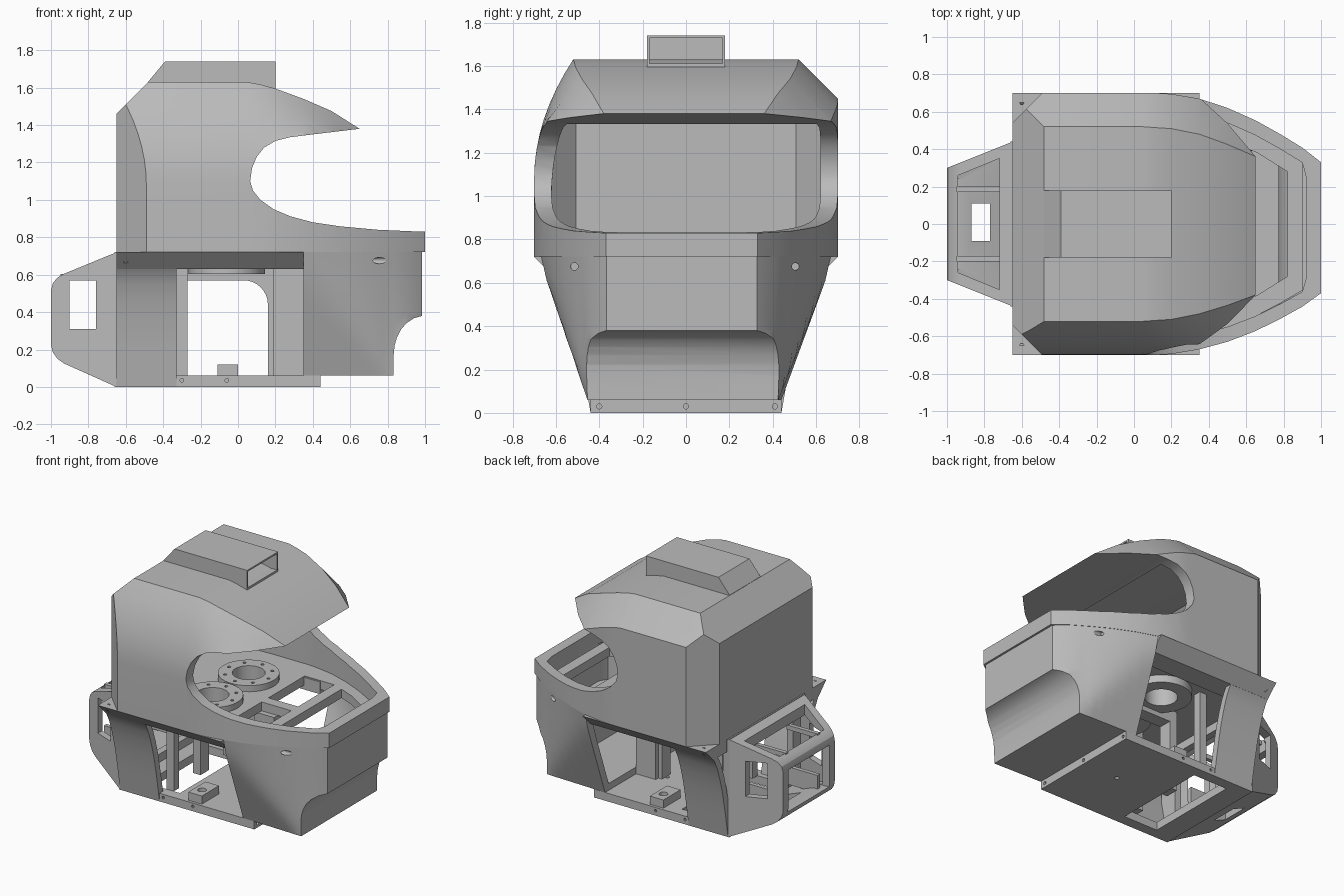
import bpy, bmesh, math
from mathutils import Vector

cube = bpy.data.objects.get("Cube")
if cube:
    bpy.data.objects.remove(cube, do_unlink=True)

grey = bpy.data.materials.new("shell grey")
grey.use_nodes = True
grey.diffuse_color = (0.5, 0.5, 0.5, 1)
grey.node_tree.nodes["Principled BSDF"].inputs["Base Color"].default_value = (0.5, 0.5, 0.5, 1)


def finish(name, bm):
    bmesh.ops.recalc_face_normals(bm, faces=bm.faces[:])
    me = bpy.data.meshes.new(name)
    bm.to_mesh(me)
    bm.free()
    ob = bpy.data.objects.new(name, me)
    bpy.context.collection.objects.link(ob)
    me.materials.append(grey)
    return ob


def loft_bm(rings):
    bm = bmesh.new()
    vs = [[bm.verts.new(p) for p in r] for r in rings]
    n = len(rings[0])
    for a, b in zip(vs, vs[1:]):
        for i in range(n):
            j = (i + 1) % n
            bm.faces.new((a[i], a[j], b[j], b[i]))
    bm.faces.new(vs[0][::-1])
    bm.faces.new(vs[-1])
    return bm


def prism(name, pts, axis, lo, hi):
    place = {"x": lambda p, t: (t, p[0], p[1]), "y": lambda p, t: (p[0], t, p[1]),
             "z": lambda p, t: (p[0], p[1], t)}[axis]
    return finish(name, loft_bm([[place(p, t) for p in pts] for t in (lo, hi)]))


def box(name, x0, x1, y0, y1, z0, z1):
    return prism(name, [(x0, y0), (x1, y0), (x1, y1), (x0, y1)], "z", z0, z1)


def circle(cx, cy, r, n=32):
    return [(cx + r * math.cos(math.tau * i / n), cy + r * math.sin(math.tau * i / n)) for i in range(n)]


def activate(ob):
    bpy.ops.object.select_all(action="DESELECT")
    ob.select_set(True)
    bpy.context.view_layer.objects.active = ob


def cut(ob, *cutters):
    for c in cutters:
        activate(ob)
        m = ob.modifiers.new("cut", "BOOLEAN")
        m.operation, m.solver, m.object = "DIFFERENCE", "EXACT", c
        bpy.ops.object.modifier_apply(modifier=m.name)
        bpy.data.objects.remove(c, do_unlink=True)
    return ob


# Helmet sections: x, half width, half width of the roof, roof height
STATIONS = [(-0.65, 0.70, 0.52, 1.63), (0.05, 0.70, 0.52, 1.63), (0.12, 0.70, 0.515, 1.617),
            (0.2, 0.695, 0.51, 1.595), (0.35, 0.67, 0.48, 1.54), (0.5, 0.625, 0.43, 1.475),
            (0.65, 0.563, 0.37, 1.38), (0.78, 0.495, 0.3, 1.28), (0.9, 0.425, 0.26, 1.2),
            (1.0, 0.35, 0.22, 1.12)]


def half_width(x):
    for a, b in zip(STATIONS, STATIONS[1:]):
        if x <= b[0]:
            return a[1] + (b[1] - a[1]) * (x - a[0]) / (b[0] - a[0])
    return STATIONS[-1][1]


def lean(x):  # the face sits slightly to the right of centre
    return -0.02 * max(0, (x - 0.35) / 0.65)


def helmet_solid(name, d, bottom):
    rings = []
    for x, s, w, t in STATIONS:
        k = min(max((x - 0.08) / 0.3, 0), 0.88)
        s, w, t = s - d, w - 0.5 * d, t - d
        drop = 0.55 * (1 - k) + (s - w) * k
        ring = [(s, bottom), (s, t - (s - w)), (w, t)]
        for i in range(9):  # rounded right shoulder, fading into a chamfer
            u = i / 8
            a = (1 - (1 - u) ** 2) * (1 - k) + u * k
            ring.append((-w - (s - w) * a, t - drop * u))
        ring.append((-s, bottom))
        X = min(max(x, -0.65 + d), 1 - d)
        rings.append([(X, y + lean(x), z) for y, z in ring])
    bm = loft_bm(rings)
    # sloped back edge and the two chamfered back corners
    for co, no in (((-0.48, 0, 1.63), (-1, 0, 1)), ((-0.49, 0.7, 1), (-1, 1, 0)), ((-0.49, -0.7, 1), (-1, -1, 0))):
        no = Vector(no).normalized()
        bmesh.ops.bisect_plane(bm, geom=bm.verts[:] + bm.edges[:] + bm.faces[:],
                               plane_co=Vector(co) - no * d, plane_no=no, clear_outer=True)
        bmesh.ops.holes_fill(bm, edges=[e for e in bm.edges if e.is_boundary], sides=0)
    return finish(name, bm)


# Helmet shell with the visor opening and a solid brow
visor = [(1.3, 0.825), (0.98, 0.83), (0.75, 0.84), (0.55, 0.858), (0.4, 0.88), (0.28, 0.912), (0.19, 0.95),
         (0.12, 1.0), (0.08, 1.05), (0.065, 1.1), (0.075, 1.17), (0.1, 1.23), (0.14, 1.28), (0.2, 1.315),
         (0.28, 1.335), (0.4, 1.35), (0.65, 1.38), (1.3, 1.55)]
helmet = helmet_solid("helmet_shell", 0, 0.72)
cavity = cut(helmet_solid("helmet_hollow", 0.08, 0.6), box("brow", 0.27, 1.2, -1, 1, 1.328, 1.8))
cut(helmet, cavity, prism("visor_cutter", visor, "y", -1, 1))

# Roof duct
duct = prism("roof_duct", [(-0.48, 1.6), (0.2, 1.595), (0.2, 1.74), (-0.39, 1.74), (-0.48, 1.632)], "y", -0.18, 0.18)
cut(duct, box("duct_hollow", -0.3, 0.4, -0.168, 0.168, 1.61, 1.728))


# Jaw: flat rear triangle on each side, then a cone fanning up to the wide arc
def jaw_half(x, z):
    f = max((z - 0.06) / 0.66, 0.001)
    X = x if x >= 0.83 else max(0.83 + (x - 0.83) / f, 0.25)
    top = half_width(X) - 0.003
    low = min(top, 0.44)
    return low + (top - low) * f


def jaw_solid(name, d, x0, z0, z1):
    rings = []
    for x in (0.35, 0.42, 0.5, 0.58, 0.65, 0.72, 0.78, 0.83, 0.9, 1):
        side = [(jaw_half(x, z) - d, z) for z in [z0 + (z1 - z0) * i / 12 for i in range(13)]]
        X = x0 if x == 0.35 else min(x, 0.985 - d + 0.01 * (x - 1))
        rings.append([(X, y + lean(x), z) for y, z in side] + [(X, lean(x) - y, z) for y, z in side[::-1]])
    return finish(name, loft_bm(rings))


def chin_cutter(d):
    pts = [(1.3, 0.38), (0.985, 0.38), (0.94, 0.367), (0.9, 0.34), (0.87, 0.305), (0.85, 0.265),
           (0.837, 0.22), (0.832, 0.17), (0.832, -0.2), (1.3, -0.2)]
    return prism("chin_cutter", [(x - d, z + d) for x, z in pts], "y", -1, 1)


jaw = jaw_solid("jaw_shell", 0, 0.35, 0.06, 0.72)
hollow = cut(jaw_solid("jaw_hollow", 0.06, 0.3, 0.11, 0.8), chin_cutter(0.06))
cut(jaw, hollow, chin_cutter(0))
for y in (-0.515, 0.505):
    cut(jaw, prism("jaw_screw", circle(y, 0.675, 0.017, 16), "x", 0.7, 1))

# Deck inside the helmet with front openings and ring seats
edge = [(x, s - 0.07) for x, s, w, t in STATIONS if x < 0.95]
edge = [(-0.64, 0.5), (-0.56, 0.6)] + edge[1:]
deck = prism("deck", edge + [(x, -y) for x, y in edge[::-1]], "z", 0.66, 0.725)
front = [(0.54, 0.43), (0.66, 0.38), (0.82, 0.28)]
cut(deck, prism("deck_front_cutter", front + [(x, -y) for x, y in front[::-1]], "z", 0.5, 0.9),
    box("deck_middle_cutter", 0.22, 0.46, -0.46, -0.04, 0.5, 0.9),
    box("deck_middle_cutter", 0.22, 0.46, 0.04, 0.46, 0.5, 0.9))
for y in (-0.21, 0.21):
    cut(deck, prism("seat_cutter", circle(-0.06, y, 0.15), "z", 0.5, 0.9))
    ring = prism("bearing_ring", circle(-0.06, y, 0.205, 48), "z", 0.605, 0.77)
    cut(ring, prism("ring_cutter", circle(-0.06, y, 0.11), "z", 0.5, 0.9))
    for bx, by in circle(-0.06, y, 0.16, 8):
        cut(ring, prism("bolt_cutter", circle(bx, by, 0.012, 8), "z", 0.73, 0.9))

# Base plate
base = box("base_plate", -0.65, 0.44, -0.44, 0.44, 0, 0.06)
cut(base, box("base_cutter", -0.5, -0.22, -0.36, 0.36, -0.1, 0.2),
    prism("base_hole", circle(0.15, 0, 0.015, 12), "z", -0.1, 0.2))
for y in (-0.4, 0, 0.41):
    cut(base, prism("front_screw", circle(y, 0.03, 0.012, 12), "x", 0.41, 0.5))
for x in (-0.6, -0.42, -0.3, -0.06):
    for a, b in ((-0.5, -0.42), (0.42, 0.5)):
        cut(base, prism("side_screw", circle(x, 0.035, 0.01, 10), "y", a, b))

# Central arched frame carrying the deck, with a wide front column
arch = [(0.03 + 0.13 * math.sin(a), 0.44 + 0.13 * math.cos(a)) for a in [math.pi / 16 * i for i in range(9)]]
frame = [(-0.33, 0.06), (-0.27, 0.06), (-0.27, 0.57)] + arch + [(0.16, 0.06), (0.35, 0.06), (0.35, 0.66), (-0.33, 0.66)]
prism("centre_frame", frame, "y", -0.05, 0.05)
box("front_column", 0.19, 0.35, -0.08, 0.08, 0.06, 0.66)

# Mirrored side parts
panel = [(0.70, 0.72), (0.645, 0.67), (0.6, 0.62), (0.565, 0.55), (0.535, 0.46), (0.505, 0.35),
         (0.475, 0.2), (0.44, 0.0)]
for side, m in (("left", 1), ("right", -1)):
    rail = [(0.70, 0.72), (0.45, 0.72), (0.45, 0.63), (0.61, 0.63)]
    ob = prism(side + "_rail", [(m * y, z) for y, z in rail], "x", -0.65, 0.35)
    cut(ob, prism("corner_hole", circle(-0.6, m * 0.65, 0.012, 12), "z", 0.5, 0.9))
    skin = panel + [(y - 0.05, z) for y, z in panel[::-1]]
    prism(side + "_rear_panel", [(m * y, z) for y, z in skin], "x", -0.65, -0.33)
    box(side + "_inner_post", -0.33, -0.27, m * 0.3, m * 0.36, 0.06, 0.66)
    block = box(side + "_base_block", -0.11, 0, m * 0.22, m * 0.42, 0.06, 0.12)
    cut(block, prism("block_hole", circle(-0.055, m * 0.34, 0.03, 16), "z", 0.08, 0.2))

# Wall between helmet and rear pack
wall = box("rear_wall", -0.66, -0.61, -0.44, 0.44, 0, 0.72)
cut(wall, box("wall_cutter", -0.8, -0.5, -0.3, 0.3, 0.12, 0.6))


# Rear pack: tapered hollow frame
def pack_solid(name, pts, d):
    def half(x):
        return 0.44 + 0.4 * (x + 0.65) - d
    return finish(name, loft_bm([[(x, m * half(x), z) for x, z in pts] for m in (-1, 1)]))


pack = pack_solid("rear_pack", [(-0.65, 0), (-0.65, 0.72), (-0.93, 0.605), (-0.965, 0.585), (-0.99, 0.555),
                                (-1.0, 0.515), (-1.0, 0.225), (-0.99, 0.185), (-0.965, 0.15), (-0.93, 0.125)], 0)
inner = pack_solid("pack_hollow", [(-0.6, 0.08), (-0.6, 0.66), (-0.94, 0.53), (-0.94, 0.21)], 0.05)
cut(pack, inner, box("side_window", -0.9, -0.76, -1, 1, 0.31, 0.57),
    prism("top_window", [(-0.94, 0.26), (-0.72, 0.35), (-0.72, -0.35), (-0.94, -0.26)], "z", 0.4, 0.9),
    box("back_window", -1.2, -0.9, -0.24, 0.24, 0.2, 0.51),
    box("floor_window", -0.87, -0.77, -0.09, 0.11, -0.2, 0.3))
for m in (-1, 1):
    box("pack_top_bar", -0.95, -0.7, m * 0.17, m * 0.2, 0.572, 0.605)
    box("pack_low_bar", -0.95, -0.64, m * 0.17, m * 0.2, 0.17, 0.3)

# Smooth the curved surfaces, keep hard edges
for ob in [o for o in bpy.context.scene.objects if o.type == "MESH" and grey.name in o.data.materials]:
    activate(ob)
    bpy.ops.object.shade_smooth_by_angle(angle=math.radians(25))
